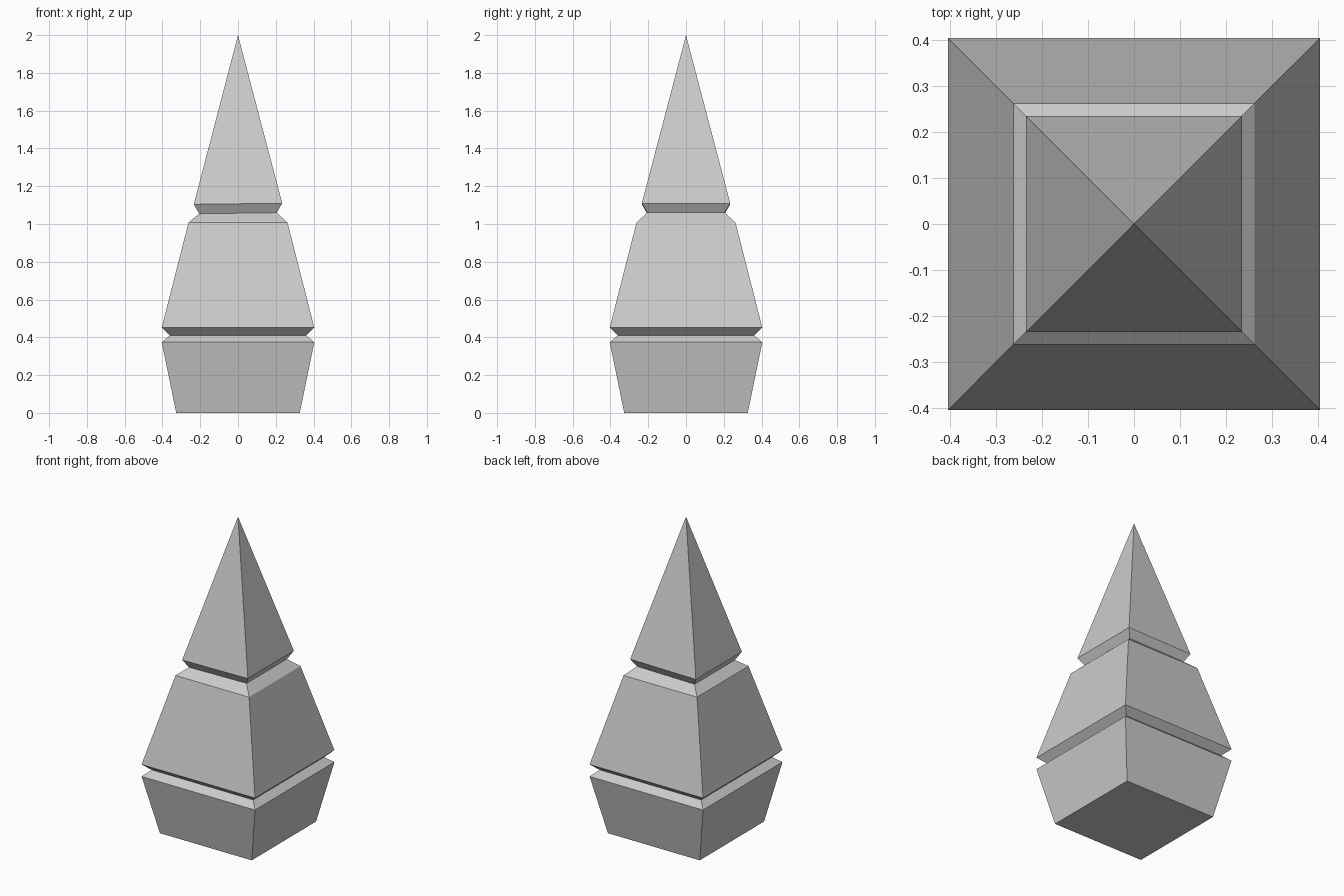
import bpy, bmesh

if "Cube" in bpy.data.objects:
    bpy.data.objects.remove(bpy.data.objects["Cube"])

# Square rings from bottom to top: (half width, height, sideways tilt)
RINGS = [
    (0.327, 0.0, 0.0),
    (0.404, 0.374, 0.0),    # lower block rim
    (0.361, 0.411, 0.0),    # lower groove
    (0.404, 0.451, 0.0),    # middle tier base
    (0.262, 1.008, 0.0),    # middle tier shoulder
    (0.205, 1.057, 0.014),  # upper groove
    (0.234, 1.107, 0.012),  # spire base
]
APEX = (0, 0, 2)
CORNERS = [(-1, -1), (1, -1), (1, 1), (-1, 1)]

# Skin the rings with flat quads, then close with a base and a point
bm = bmesh.new()
rings = [[bm.verts.new((x * r, y * r, z + x * r * tilt)) for x, y in CORNERS]
         for r, z, tilt in RINGS]
apex = bm.verts.new(APEX)
bm.faces.new(reversed(rings[0]))
for i in range(4):
    j = (i + 1) % 4
    for low, high in zip(rings, rings[1:]):
        bm.faces.new((low[i], low[j], high[j], high[i]))
    bm.faces.new((rings[-1][i], rings[-1][j], apex))
bmesh.ops.recalc_face_normals(bm, faces=bm.faces)

mesh = bpy.data.meshes.new("tiered_spire")
bm.to_mesh(mesh)
bm.free()
bpy.context.collection.objects.link(bpy.data.objects.new("tiered_spire", mesh))
